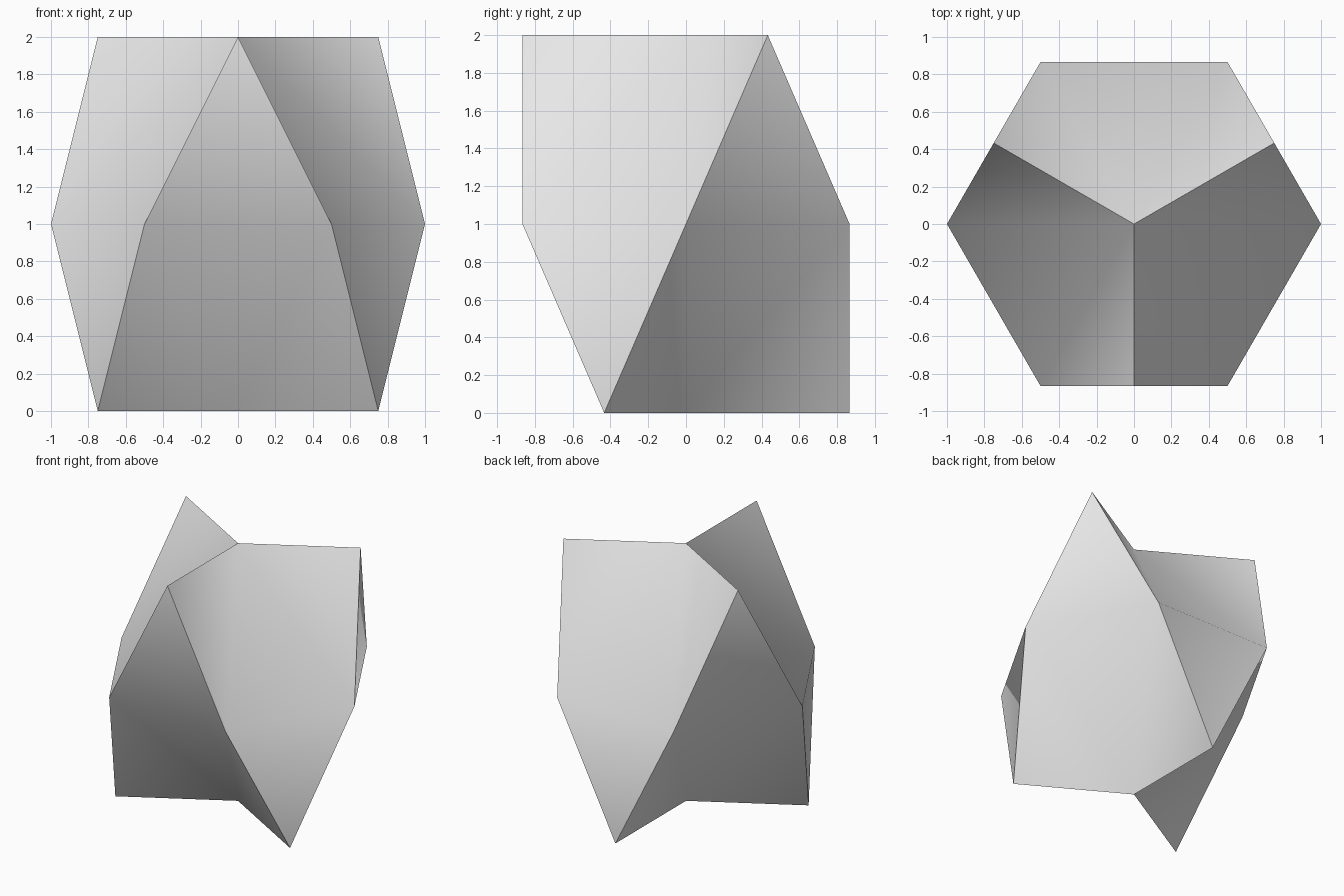
import bpy
import bmesh
from math import radians, cos, sin, sqrt
from mathutils import Vector

cube = bpy.data.objects.get("Cube")
if cube:
    bpy.data.objects.remove(cube, do_unlink=True)

HEIGHT = 2.0
MID = HEIGHT / 2
RIM = 1.0
TIP = sqrt(3) / 2


def polar(radius, degrees, z):
    a = radians(degrees)
    return Vector((radius * cos(a), radius * sin(a), z))


# Plain grey
grey = bpy.data.materials.new("plain_grey")
grey.use_nodes = True
colour = (0.8, 0.8, 0.8, 1)
grey.diffuse_color = colour
grey.node_tree.nodes["Principled BSDF"].inputs["Base Color"].default_value = colour

bm = bmesh.new()


def panel(axis, near, far):
    """One folded panel: from the pole at height near, over the rim, to the tip at height far."""
    pole = Vector((0, 0, near))
    rim_a, rim_b = (polar(RIM, axis + s, MID) for s in (-30, 30))
    tip_a, tip_b = (polar(TIP, axis + s, near) for s in (-60, 60))
    end = polar(TIP, axis, far)
    for tri in ((pole, tip_a, rim_a), (pole, rim_a, rim_b),
                (pole, rim_b, tip_b), (rim_a, end, rim_b)):
        bm.faces.new([bm.verts.new(p) for p in tri])


# Three panels hang from the top, three rise from the base between them
for i in range(3):
    panel(90 + 120 * i, HEIGHT, 0)
    panel(30 + 120 * i, 0, HEIGHT)

bmesh.ops.remove_doubles(bm, verts=bm.verts[:], dist=0.001)
bmesh.ops.recalc_face_normals(bm, faces=bm.faces[:])

mesh = bpy.data.meshes.new("folded_solid")
bm.to_mesh(mesh)
bm.free()
mesh.materials.append(grey)
solid = bpy.data.objects.new("folded_solid", mesh)
bpy.context.collection.objects.link(solid)

# Smooth within each panel, sharp along the ridges
bpy.ops.object.select_all(action="DESELECT")
solid.select_set(True)
bpy.context.view_layer.objects.active = solid
bpy.ops.object.shade_smooth_by_angle(angle=radians(60))
